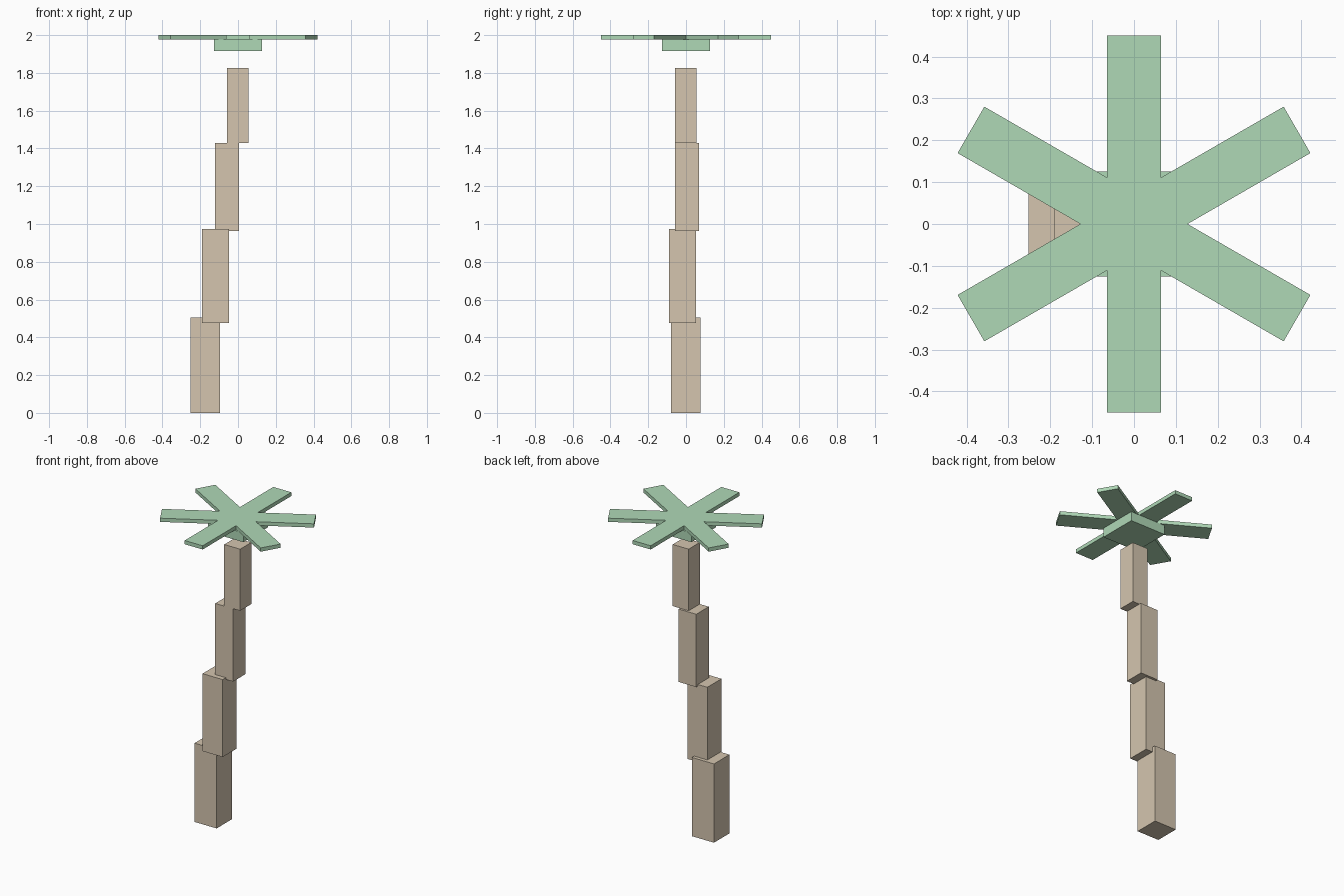
import bpy, bmesh
from math import cos, sin, radians

if "Cube" in bpy.data.objects:
    bpy.data.objects.remove(bpy.data.objects["Cube"])


def material(name, color):
    m = bpy.data.materials.new(name)
    m.diffuse_color = (*color, 1)
    m.use_nodes = True
    m.node_tree.nodes["Principled BSDF"].inputs["Base Color"].default_value = m.diffuse_color
    return m


bark = material("bark", (0.66, 0.56, 0.43))
green = material("leaf_green", (0.43, 0.69, 0.47))


def finish(name, bm, mat):
    bmesh.ops.recalc_face_normals(bm, faces=bm.faces)
    me = bpy.data.meshes.new(name)
    bm.to_mesh(me)
    bm.free()
    me.materials.append(mat)
    ob = bpy.data.objects.new(name, me)
    bpy.context.collection.objects.link(ob)
    return ob


def block(name, cx, cy, width, z0, z1, mat):
    bm = bmesh.new()
    bmesh.ops.create_cube(bm, size=1)
    bmesh.ops.scale(bm, vec=(width, width, z1 - z0), verts=bm.verts)
    bmesh.ops.translate(bm, vec=(cx, cy, (z0 + z1) / 2), verts=bm.verts)
    return finish(name, bm, mat)


# Leaning trunk of stacked, tapering blocks: centre x, centre y, width, bottom, top
trunk = [
    (-0.174, -0.002, 0.157, 0.0, 0.506),
    (-0.118, -0.018, 0.143, 0.475, 0.973),
    (-0.058, 0.006, 0.127, 0.962, 1.430),
    (-0.001, -0.001, 0.113, 1.430, 1.826),
]
for i, seg in enumerate(trunk, 1):
    block(f"trunk_segment_{i}", *seg, bark)

# Square crown hub under the leaves
block("crown_base", 0, 0, 0.252, 1.916, 1.976, green)

# Six flat leaves as one star-shaped slab
REACH, HALF = 0.45, 0.064
bm = bmesh.new()
outline = []
for k in range(6):
    a = radians(30 + 60 * k)
    for u, v in ((REACH, -HALF), (REACH, HALF)):
        outline.append((u * cos(a) - v * sin(a), u * sin(a) + v * cos(a)))
    notch = a + radians(30)
    outline.append((2 * HALF * cos(notch), 2 * HALF * sin(notch)))
face = bm.faces.new([bm.verts.new((x, y, 1.976)) for x, y in outline])
top = bmesh.ops.extrude_face_region(bm, geom=[face], use_keep_orig=True)["geom"]
bmesh.ops.translate(bm, vec=(0, 0, 0.024),
                    verts=[g for g in top if isinstance(g, bmesh.types.BMVert)])
finish("leaves", bm, green)
